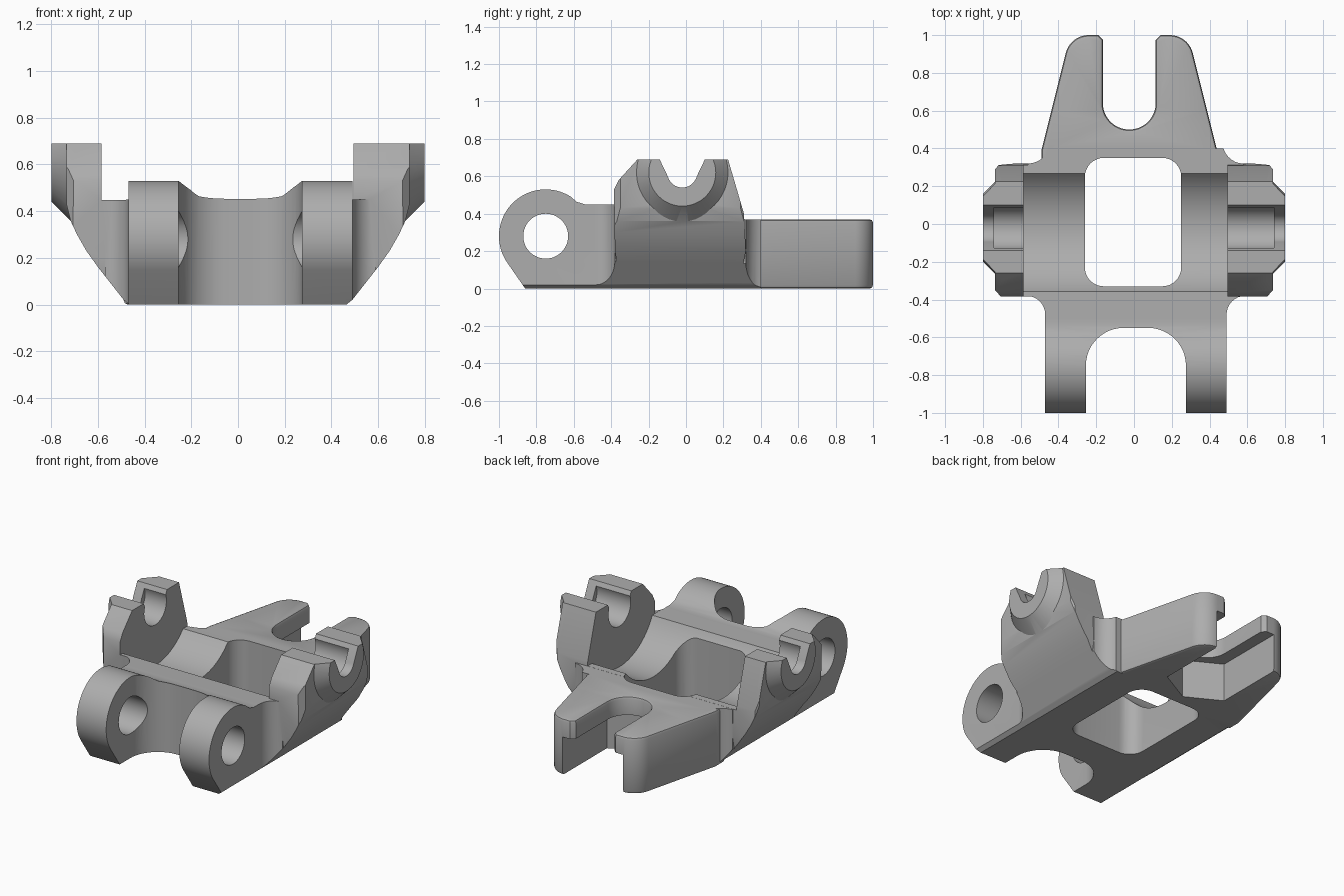
import bpy, bmesh
from math import sin, cos, radians

if "Cube" in bpy.data.objects:
    bpy.data.objects.remove(bpy.data.objects["Cube"], do_unlink=True)

metal = bpy.data.materials.new("plain grey metal")
metal.use_nodes = True
grey = (0.42, 0.42, 0.42, 1)
metal.diffuse_color = grey
metal.node_tree.nodes["Principled BSDF"].inputs["Base Color"].default_value = grey


def arc(cx, cy, r, start, end, steps=12):
    """Points along a circular arc, angles in degrees."""
    out = []
    for i in range(steps + 1):
        a = radians(start + (end - start) * i / steps)
        out.append((cx + r * cos(a), cy + r * sin(a)))
    return out


def mirrored(half, centre=0):
    """Close a half outline by mirroring it across its first coordinate."""
    other = [(-u, v) for u, v in reversed(half) if abs(u) > 1e-6]
    return [(u + centre, v) for u, v in half + other]


def prism(name, outline, axis, low, high, bevel=0, scale=1.0, pivot=(0, 0)):
    """Extrude an outline along an axis, optionally bevelled or tapered."""
    def place(u, v, w):
        return {"x": (w, u, v), "y": (u, w, v), "z": (u, v, w)}[axis]
    bm = bmesh.new()
    pu, pv = pivot
    base = [bm.verts.new(place(u, v, low)) for u, v in outline]
    top = [bm.verts.new(place(pu + (u - pu) * scale, pv + (v - pv) * scale, high))
           for u, v in outline]
    caps = [bm.faces.new(base), bm.faces.new(top)]
    for i in range(len(base)):
        j = (i + 1) % len(base)
        bm.faces.new((base[i], base[j], top[j], top[i]))
    bmesh.ops.recalc_face_normals(bm, faces=bm.faces)
    if bevel:
        rim = list({e for f in caps for e in f.edges})
        bmesh.ops.bevel(bm, geom=rim, offset=bevel, segments=2, profile=0.5,
                        affect='EDGES', clamp_overlap=True)
    mesh = bpy.data.meshes.new(name)
    bm.to_mesh(mesh)
    bm.free()
    mesh.materials.append(metal)
    obj = bpy.data.objects.new(name, mesh)
    bpy.context.collection.objects.link(obj)
    return obj


def combine(target, tool, operation, keep=False):
    """Apply one boolean, then discard the tool."""
    mod = target.modifiers.new("shape", 'BOOLEAN')
    mod.operation = operation
    mod.solver = 'EXACT'
    mod.object = tool
    bpy.context.view_layer.objects.active = target
    bpy.ops.object.modifier_apply(modifier=mod.name)
    if not keep:
        bpy.data.objects.remove(tool, do_unlink=True)


BEAR = (-0.02, 0.62)     # bearing axis in y, z
PIN = (-0.75, 0.28)      # hinge pin axis in y, z
FORK_X = -0.025

# Central casting with front lugs: plan outline limited by side profile
plan = [(0, -0.55)] + arc(0.065, -0.75, 0.2, 90, 0)
plan += [(0.265, -1.1), (0.48, -1.1)]
plan += arc(0.58, -0.48, 0.1, 180, 90, 8)
plan += arc(0.57, 0.43, 0.11, 270, 175, 8) + [(0.455, 0.45), (0, 0.45)]
body = prism("bracket_body", mirrored(plan, 0.01), "z", -0.1, 0.9)
side = [(-0.86, 0)] + arc(*PIN, 0.25, 212, 58, 32)
side += [(-0.585, 0.464), (-0.54, 0.45), (-0.36, 0.45), (0.27, 0.37),
         (0.4, 0.37), (0.4, 0)]
combine(body, prism("side_profile", side, "x", -1, 1), 'INTERSECT')

# Flared bearing towers
tower_side = [(-0.3, 0), (-0.36, 0.08), (-0.38, 0.2), (-0.385, 0.53), (-0.36, 0.58),
              (-0.26, 0.69), (0.225, 0.69), (0.31, 0.4), (0.32, 0.2),
              (0.3, 0.1), (0.24, 0)]
towers = prism("towers", tower_side, "x", -0.9, 0.9)
corners = mirrored([(0.7, -0.39), (0.745, -0.34), (0.745, 0.28), (0.7, 0.33)])
combine(towers, prism("tower_plan", corners, "z", -0.1, 0.9), 'INTERSECT')
combine(body, towers, 'UNION')
flare = [(0.465, 0), (0.49, 0.02), (0.6, 0.16), (0.65, 0.23), (0.69, 0.3),
         (0.718, 0.36), (0.735, 0.43), (0.735, 0.8)]
combine(body, prism("front_profile", mirrored(flare), "y", -1.2, 0.5), 'INTERSECT')

# Conical bosses on the outer tower faces
for s in (-1, 1):
    boss = prism("boss", arc(*BEAR, 0.28, 0, 352.5, 47), "x", s * 0.7, s * 0.8,
                 scale=0.64, pivot=BEAR)
    combine(boss, prism("boss_limit", tower_side, "x", -1, 1), 'INTERSECT')
    combine(body, boss, 'UNION')

# Rear fork with softened rims
fork = arc(0, 0.64, 0.14, 270, 360) + [(0.14, 0.975), (0.165, 1.0)]
fork += arc(0.215, 0.875, 0.125, 90, 14, 10) + [(0.465, 0.39), (0.465, 0.3), (0, 0.3)]
combine(body, prism("rear_fork", mirrored(fork, FORK_X), "z", 0, 0.37, bevel=0.018), 'UNION')

# Round saddle between the towers
saddle = [(-0.5, 1), (-0.5, 0.45)] + arc(*BEAR, 0.38, 207, 319, 32)
saddle += [(0.6, 0.37), (0.6, 1)]
combine(body, prism("saddle_cut", saddle, "x", -0.585, 0.495), 'DIFFERENCE')

# Central window with rounded corners
window = (arc(0.15, 0.25, 0.1, 0, 90, 8) + arc(-0.16, 0.25, 0.1, 90, 180, 8)
          + arc(-0.16, -0.23, 0.1, 180, 270, 8) + arc(0.15, -0.23, 0.1, 270, 360, 8))
combine(body, prism("window_cut", window, "z", -0.2, 1), 'DIFFERENCE')

# Hinge pin holes
combine(body, prism("pin_cut", arc(*PIN, 0.12, 0, 352.5, 47), "x", -1, 1), 'DIFFERENCE')

# Open bearing grooves and their wider inner bores
groove = [(-0.155, 0.72)] + arc(*BEAR, 0.08, 195, 345, 20) + [(0.115, 0.72)]
combine(body, prism("groove_cut", groove, "x", -1, 1), 'DIFFERENCE')
bore = arc(*BEAR, 0.115, 0, 352.5, 47)
combine(body, prism("bore_cut", bore, "x", -0.74, 0.74), 'DIFFERENCE')

# Pointed pocket under the fork
pocket = mirrored([(0, 0.42), (0.22, 0.54), (0.22, 1.1)], FORK_X)
combine(body, prism("pocket_cut", pocket, "z", -0.1, 0.25), 'DIFFERENCE')

# Crisp edges, smooth curved faces
bpy.ops.object.select_all(action='DESELECT')
body.select_set(True)
bpy.context.view_layer.objects.active = body
bpy.ops.object.shade_smooth_by_angle(angle=radians(28))
